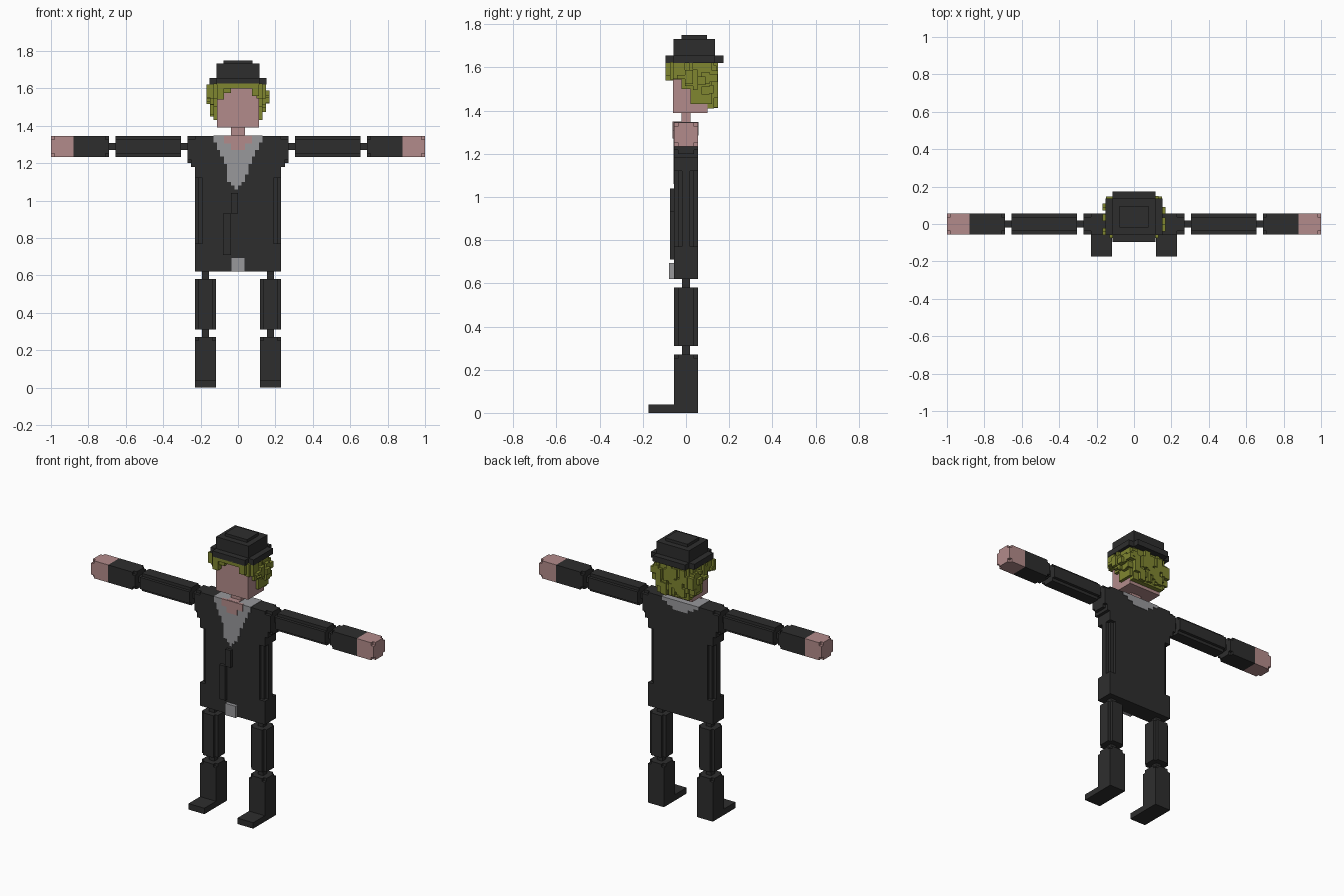
import bpy, bmesh, random

random.seed(4)
V = 0.0187  # edge length of one cube cell


def material(name, rgb):
    m = bpy.data.materials.new(name)
    m.diffuse_color = (*rgb, 1)
    return m


BLACK = material("black cloth", (0.027, 0.027, 0.027))
SKIN = material("skin", (0.45, 0.26, 0.257))
HAIR = material("olive hair", (0.215, 0.24, 0.03))
GREY = material("grey shirt", (0.315, 0.315, 0.33))


def part(name, mat, boxes):
    """One object made of boxes given as (x0, x1, y0, y1, z0, z1)."""
    bm = bmesh.new()
    for x0, x1, y0, y1, z0, z1 in boxes:
        vs = bmesh.ops.create_cube(bm, size=1)["verts"]
        for v in vs:
            v.co = (x1 if v.co.x > 0 else x0,
                    y1 if v.co.y > 0 else y0,
                    z1 if v.co.z > 0 else z0)
    me = bpy.data.meshes.new(name)
    bm.to_mesh(me)
    bm.free()
    me.materials.append(mat)
    ob = bpy.data.objects.new(name, me)
    bpy.context.collection.objects.link(ob)
    return ob


def bar(axis, a, b, c1, c2, r=0.056, notch=True):
    """Square bar along an axis, its long edges optionally notched by one cell."""
    shapes = [(r, r - V), (r - V, r)] if notch else [(r, r)]
    out = []
    for p, q in shapes:
        if axis == "x":
            out.append((a, b, c1 - p, c1 + p, c2 - q, c2 + q))
        else:
            out.append((c1 - p, c1 + p, c2 - q, c2 + q, a, b))
    return out


def mirrored(boxes, s):
    return [b if s > 0 else (-b[1], -b[0], *b[2:]) for b in boxes]


# Arms and legs, one set per side
ARM_Z, LEG_X = 1.29, 0.173
for s, side in ((1, "left"), (-1, "right")):
    limbs = [
        ("upper_arm", BLACK, bar("x", 0.305, 0.655, 0, ARM_Z)),
        ("arm_joints", BLACK, bar("x", 0.26, 0.32, 0, ARM_Z, 0.019, False)
         + bar("x", 0.64, 0.70, 0, ARM_Z, 0.019, False)),
        ("forearm", BLACK, bar("x", 0.69, 0.71, 0, ARM_Z)
         + bar("x", 0.709, 0.88, 0, ARM_Z, notch=False)),
        ("hand", SKIN, bar("x", 0.88, 1 - V, 0, ARM_Z, notch=False)
         + bar("x", 0.97, 1.0, 0, ARM_Z)),
        ("thigh", BLACK, bar("z", 0.31, 0.58, LEG_X, 0)),
        ("leg_joints", BLACK, bar("z", 0.26, 0.32, LEG_X, 0, 0.019, False)
         + bar("z", 0.57, 0.63, LEG_X, 0, 0.019, False)),
        ("shin", BLACK, bar("z", 0, 0.252, LEG_X, 0, notch=False)
         + bar("z", 0.24, 0.27, LEG_X, 0)),
        ("foot", BLACK, [(LEG_X - 0.056, LEG_X + 0.056, -0.173, -0.05, 0, 0.038)]),
    ]
    for name, mat, boxes in limbs:
        part(side + "_" + name, mat, mirrored(boxes, s))

# Jacket: wide body with stepped flanks, then the shoulders
D = 0.056
part("jacket", BLACK, [
    (-0.19, 0.19, -D, D, 0.62, 1.345),
    (-0.23, 0.23, -D, D, 0.62, 0.77),
    (-0.21, 0.21, -D + V, D - V, 0.77, 1.12),
    (-0.23, 0.23, -D + 2 * V, D - 2 * V, 0.77, 1.12),
    (-0.23, 0.23, -D, D, 1.12, 1.345),
    (-0.25, 0.25, -D, D, 1.18, 1.345 - V),
    (-0.25, 0.25, -D + V, D - V, 1.18, 1.345),
    (-0.27, 0.27, -D + V, D - V, 1.2, 1.345),
    (-0.27, 0.27, -D, D, 1.2 + V, 1.345 - V),
])
part("jacket_seam", BLACK, [(-0.08, -0.038, -0.075, -D, 0.71, 0.93),
                            (-0.038, 0.0, -0.075, -D, 0.93, 1.04)])
part("buckle", GREY, [(-0.037, 0.037, -0.078, -D, 0.62, 0.695)])

# Shirt: stepped V at front and back, joined over the top
front_rows = [(-0.13, 0.13, 1.31, 1.347), (-0.112, 0.112, 1.27, 1.31),
              (-0.095, 0.09, 1.235, 1.27), (-0.075, 0.075, 1.195, 1.235),
              (-0.06, 0.056, 1.14, 1.195), (-0.06, 0.037, 1.10, 1.14),
              (-0.038, 0.018, 1.08, 1.10), (-0.02, 0.0, 1.06, 1.08)]
back_rows = [(-0.13, 0.13, 1.325, 1.347), (-0.094, 0.094, 1.305, 1.325),
             (-0.056, 0.056, 1.285, 1.305)]
part("shirt", GREY,
     [(a, b, -D - 0.003, -D + 0.01, z0, z1) for a, b, z0, z1 in front_rows]
     + [(a, b, D - 0.01, D + 0.003, z0, z1) for a, b, z0, z1 in back_rows]
     + [(-0.13, 0.13, -D, D, 1.33, 1.347)])

# Neck with the bare skin above the shirt
part("neck", SKIN, [(-0.037, 0.037, -0.02, 0.02, 1.3, 1.4),
                    (-0.037, 0.037, -D - 0.006, -D + 0.01, 1.27, 1.31),
                    (-0.075, 0.075, -D - 0.006, -D + 0.01, 1.305, 1.349),
                    (-0.037, 0.037, -D, 0.02, 1.33, 1.35)])

# Head
part("head", SKIN, [(-0.113, 0.113, -0.06, 0.1, 1.39, 1.6)])

# Hair: fringe, cap and back, roughened with random locks
hair = [
    (-0.113, 0.113, -0.095, 0.1, 1.6, 1.625),
    (-0.113, -0.075, -0.095, -0.05, 1.54, 1.61),
    (-0.08, -0.037, -0.085, -0.05, 1.575, 1.61),
    (0.075, 0.113, -0.095, -0.05, 1.56, 1.61),
    (-0.113, 0.113, 0.09, 0.13, 1.41, 1.625),
]
for s in (1, -1):
    hair += mirrored([(0.1, 0.132, -0.075, 0.12, 1.545, 1.625),
                      (0.1, 0.132, -0.02, 0.12, 1.5, 1.55),
                      (0.1, 0.132, 0.02, 0.12, 1.43, 1.51)], s)
    for i in range(22):
        y = -0.06 + V * random.randint(0, 9)
        low = 1.43 if y > 0.02 else (1.5 if y > -0.02 else 1.545)
        z = random.uniform(low, 1.58)
        w = 0.132 + V * random.choice((1, 1, 1, 2 if z > 1.5 else 1))
        hair += mirrored([(0.11, w, y, y + V * random.randint(1, 2),
                           z, min(1.62, z + V * random.randint(1, 4)))], s)
for i in range(50):
    x = V * random.randint(-6, 5)
    z = random.uniform(1.41, 1.57)
    hair.append((x, x + V * random.randint(1, 2), 0.11, 0.13 + V * random.choice((0.6, 1)),
                 z, min(1.62, z + V * random.randint(2, 4))))
part("hair", HAIR, hair)

# Hat: cross-shaped brim, crown and top
part("hat", BLACK, [
    (-0.153, 0.153, -0.06, 0.135, 1.62, 1.656),
    (-0.115, 0.115, -0.095, 0.173, 1.62, 1.656),
    (-0.115, 0.115, -0.057, 0.135, 1.65, 1.732),
    (-0.078, 0.078, -0.02, 0.097, 1.73, 1.75),
])
